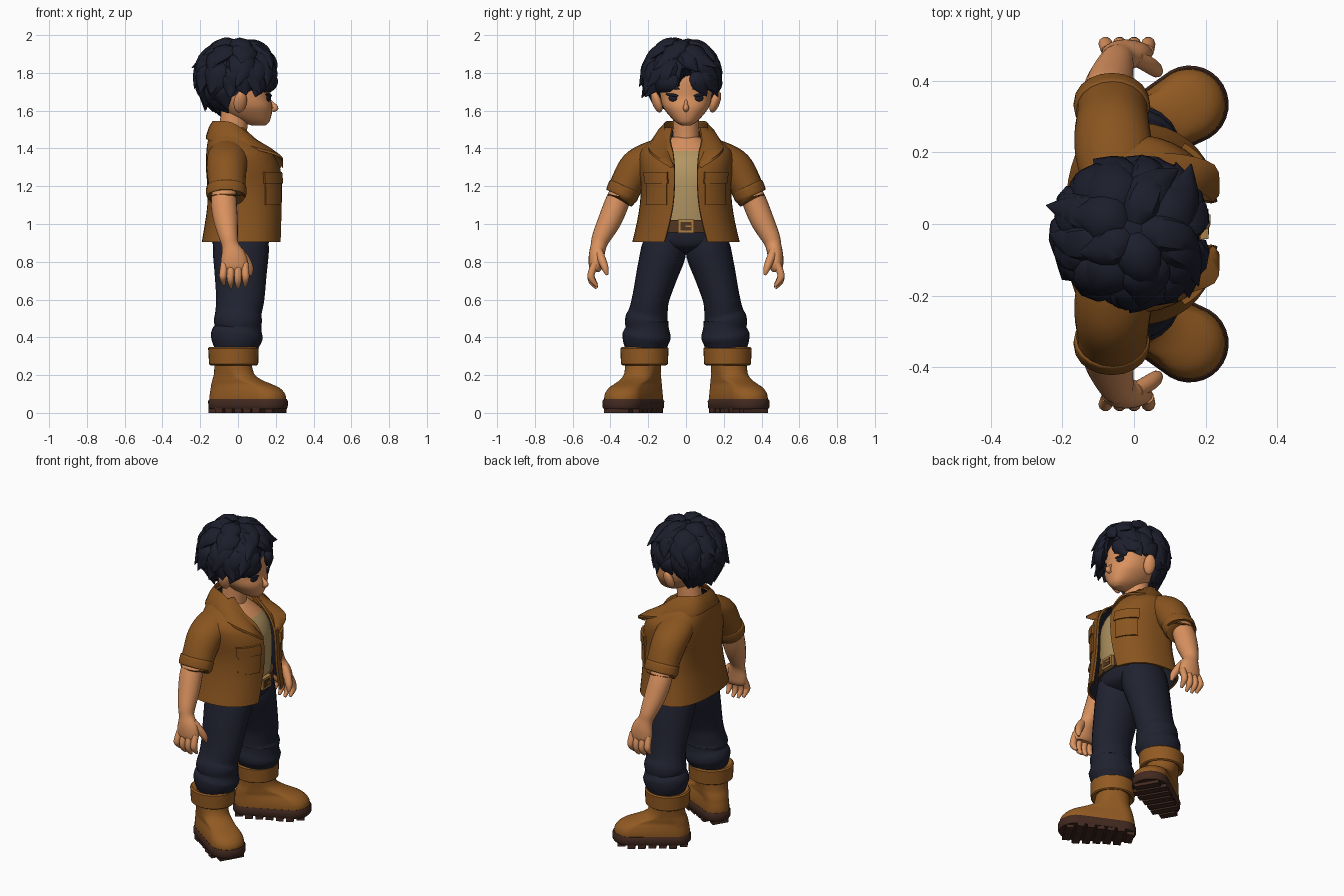
import bpy, bmesh, random
from math import sin, cos, pi, asin, radians, copysign
from mathutils import Vector, Matrix

random.seed(11)
if "Cube" in bpy.data.objects:
    bpy.data.objects.remove(bpy.data.objects["Cube"])
made = []


def material(name, rgb):
    m = bpy.data.materials.new(name)
    lin = [(c / 255 / 12.92 if c < 11 else ((c / 255 + .055) / 1.055) ** 2.4) for c in rgb] + [1]
    m.use_nodes = True
    m.diffuse_color = lin
    m.node_tree.nodes["Principled BSDF"].inputs["Base Color"].default_value = lin
    return m


SKIN = material("skin", (218, 146, 95))
HAIR = material("dark hair", (28, 30, 44))
JACKET = material("brown jacket", (137, 84, 31))
DENIM = material("navy cloth", (32, 34, 48))
SHIRT = material("tan shirt", (178, 149, 98))
BOOT = material("boot leather", (146, 90, 34))
SOLE = material("dark sole", (66, 41, 32))
BELT = material("belt leather", (84, 54, 32))
METAL = material("brass", (176, 130, 70))


def build(name, bm, mats):
    bmesh.ops.recalc_face_normals(bm, faces=bm.faces)
    me = bpy.data.meshes.new(name)
    bm.to_mesh(me)
    bm.free()
    for m in mats:
        me.materials.append(m)
    ob = bpy.data.objects.new(name, me)
    bpy.context.collection.objects.link(ob)
    made.append(ob)
    return ob


def skin(name, rings, mats, strip=False, rule=None):
    """Bridge closed rings; strip rings fold back on themselves at the caps."""
    bm = bmesh.new()
    vs = [[bm.verts.new(p) for p in r] for r in rings]
    n = len(vs[0])
    for a, b in zip(vs, vs[1:]):
        for i in range(n):
            j = (i + 1) % n
            f = bm.faces.new((a[i], a[j], b[j], b[i]))
            if rule:
                f.material_index = rule(i, f.calc_center_median())
    for r in (vs[0], vs[-1]):
        if strip:
            for i in range(n // 2 - 1):
                bm.faces.new((r[i], r[i + 1], r[n - 2 - i], r[n - 1 - i]))
        else:
            bm.faces.new(r)
    return build(name, bm, mats)


def spline(rows, n=4):
    out = []
    for i in range(len(rows) - 1):
        q = rows[max(i - 1, 0)], rows[i], rows[i + 1], rows[min(i + 2, len(rows) - 1)]
        for k in range(n):
            t = k / n
            out.append(tuple(.5 * (2 * b + (c - a) * t + (2 * a - 5 * b + 4 * c - d) * t * t
                                   + (3 * b - a - 3 * c + d) * t ** 3) for a, b, c, d in zip(*q)))
    return out + [rows[-1]]


def tube(name, mat, rows, s=1, side=(1, 0, 0), n=20, steps=4):
    """Tube along x, y, z rows with half widths a (along side) and b."""
    rows = spline(rows, steps)
    pts = [Vector((r[0], r[1] * s, r[2])) for r in rows]
    rings = []
    for i, (p, r) in enumerate(zip(pts, rows)):
        t = (pts[min(i + 1, len(pts) - 1)] - pts[max(i - 1, 0)]).normalized()
        u = Vector(side)
        u = (u - t * u.dot(t)).normalized()
        v = t.cross(u)
        rings.append([p + u * r[3] * cos(2 * pi * k / n) + v * r[4] * sin(2 * pi * k / n)
                      for k in range(n)])
    return skin(name, rings, [mat])


def oval(t, row, split, p=1.0, y=0, off=0):
    z, back, front, ry = row[:4]
    cx = back + (front - back) * split
    c, d = cos(t), sin(t)
    rx = (front - cx if c > 0 else cx - back) + off
    return Vector((cx + rx * copysign(abs(c) ** p, c), y + (ry + off) * copysign(abs(d) ** p, d), z))


def stack(name, mats, rows, split=.5, p=1.0, y=0, n=32, steps=4, rule=None):
    """Level ovals: z, back x, front x, half width."""
    rings = [[oval(2 * pi * k / n, r, split, p, y) for k in range(n)] for r in spline(rows, steps)]
    return skin(name, rings, mats, rule=rule)


def ball(name, mat, loc, size, turn=0, tilt=0):
    bm = bmesh.new()
    m = Matrix.Translation(loc) @ Matrix.Rotation(turn, 4, 'Z') @ Matrix.Rotation(tilt, 4, 'X')
    bmesh.ops.create_uvsphere(bm, u_segments=20, v_segments=12, radius=1,
                              matrix=m @ Matrix.Diagonal((*size, 1)))
    return build(name, bm, [mat])


def box(name, mat, loc, size, turn=0):
    bm = bmesh.new()
    m = Matrix.Translation(loc) @ Matrix.Rotation(turn, 4, 'Z') @ Matrix.Diagonal((*size, 1))
    bmesh.ops.create_cube(bm, size=1, matrix=m)
    return build(name, bm, [mat])


# Torso, neck, hips and belt
stack("shirt_and_chest", [SHIRT, SKIN],
      [(.94, -.13, .17, .19), (1.1, -.13, .185, .19), (1.25, -.14, .185, .19), (1.34, -.14, .155, .18),
       (1.40, -.13, .105, .14), (1.46, -.11, .04, .08)], p=.9, rule=lambda i, c: int(c.z > 1.39))
stack("neck", [SKIN], [(1.36, -.11, .06, .085), (1.45, -.105, .045, .07), (1.6, -.09, .06, .068)])
stack("hips", [DENIM], [(.85, -.07, .09, .05), (.875, -.12, .145, .15), (.91, -.138, .166, .213),
                        (.97, -.135, .175, .205)], p=.9)
stack("belt", [BELT], [(.955, -.14, .188, .21), (1.02, -.14, .192, .205)], p=.9, steps=1)
box("buckle", METAL, (.195, 0, .988), (.025, .085, .07))
box("buckle_inset", BELT, (.206, 0, .988), (.008, .058, .044))
box("buckle_pin", METAL, (.21, .012, .988), (.006, .03, .008))

# Head
stack("head", [SKIN],
      [(1.522, .07, .145, .025), (1.54, .02, .165, .055), (1.575, -.05, .177, .09), (1.62, -.09, .182, .122),
       (1.67, -.12, .172, .136), (1.72, -.14, .174, .14), (1.78, -.15, .172, .14), (1.85, -.13, .14, .12),
       (1.90, -.05, .06, .05)], split=.5, p=.88)
tube("nose", SKIN, [(.165, 0, 1.66, .006, .006), (.184, 0, 1.635, .01, .01), (.196, 0, 1.614, .018, .016),
                    (.18, 0, 1.6, .008, .01)], n=12)
for s, side in ((1, "left"), (-1, "right")):
    ball(side + "_ear", SKIN, (.012, s * .155, 1.647), (.036, .024, .06), s * -.35, s * -.35)
    ball(side + "_eye", HAIR, (.163, s * .07, 1.667), (.007, .025, .018), s * .42)
    ball(side + "_lash", HAIR, (.163, s * .074, 1.683), (.008, .038, .008), s * .42, s * .12)
    ball(side + "_brow", HAIR, (.167, s * .066, 1.722), (.007, .036, .008), s * .4, s * .22)

# Hair: cap plus rows of tousled locks flowing out from the crown
CROWN = Vector((-.006, -.022, 1.785))
PART = .12


def hair_point(az, phi, k):
    return CROWN + Vector((.19 * sin(phi) * cos(az), .178 * sin(phi) * sin(az), .175 * cos(phi))) * k


def hair_limit(az):
    az = (az + pi) % (2 * pi) - pi
    if abs(az - PART) < .24:
        return radians(82)
    return radians(115 + 43 * min(1, max(0, (abs(az) - 1.75) / .6)))


cap = [[hair_point(2 * pi * k / 48, max(.02, f / 10 * (hair_limit(2 * pi * k / 48) - .1)), 1)
        for k in range(48)] for f in range(11)]
skin("hair_cap", cap, [HAIR])
for layer, (phi, count) in enumerate(((8, 5), (26, 8), (46, 11), (66, 13), (84, 14), (104, 14), (124, 13))):
    for k in range(count):
        az = (2 * pi * (k + .5 * (layer % 2)) / count + random.uniform(-.15, .15) + pi) % (2 * pi) - pi
        start, stop = radians(phi + random.uniform(-5, 5)), hair_limit(az)
        if start > stop - .3:
            continue
        end = min(start + radians(random.uniform(42, 60)), stop + random.uniform(-.08, .08))
        swirl = random.uniform(-.32, .32)
        if abs(az) < .9:
            swirl = copysign(random.uniform(.2, .45), az - PART)
        lift = random.uniform(1.16, 1.4) if layer else 1.18
        if abs(az - pi / 2) < .6:
            lift = min(lift, 1.28)
        w = random.uniform(.05, .074)
        rows = []
        for f, k1, w1, b1 in ((0, .92, .6, .022), (.3, 1.0, 1, .036), (.65, 1.08, .8, .03), (1, lift, .03, .001)):
            rows.append((*hair_point(az + swirl * f * f, start + (end - start) * f, k1), w * w1, b1))
        tube("hair_lock", HAIR, rows, side=(-sin(az), cos(az), 0), n=8, steps=3)

# Jacket: z, back x, front x, half width, half opening
BODY = spline([(.905, -.192, .237, .285, .115), (1.0, -.176, .236, .262, .09), (1.1, -.163, .236, .245, .07),
               (1.2, -.163, .236, .24, .062), (1.3, -.17, .225, .25, .062), (1.38, -.168, .185, .245, .07),
               (1.44, -.16, .115, .19, .085), (1.51, -.14, .04, .115, .075)], 4)


def body_row(z):
    for a, b in zip(BODY, BODY[1:]):
        if z <= b[0]:
            f = (z - a[0]) / (b[0] - a[0])
            return tuple(p + (q - p) * f for p, q in zip(a, b))
    return BODY[-1]


def shell(name, zs, span, outer, inner, mats, n=40):
    """Thick sheet following the jacket surface."""
    rings = []
    for z in zs:
        row = body_row(z)
        t0, t1 = span or (asin((row[4] / row[3]) ** 1.25), 0)
        t1 = t1 if span else 2 * pi - t0
        ts = [t0 + (t1 - t0) * i / (n - 1) for i in range(n)]
        split = (-.03 - row[1]) / (row[2] - row[1])
        rings.append([oval(t, row, split, .8, 0, outer) for t in ts]
                     + [oval(t, row, split, .8, 0, inner) for t in reversed(ts)])
    return skin(name, rings, mats, True, lambda i, c: int(n <= i < 2 * n - 1) if len(mats) > 1 else 0)


def levels(a, b, n=5):
    return [a + (b - a) * i / n for i in range(n + 1)]


shell("jacket_body", [r[0] for r in BODY], None, 0, -.014, [JACKET, DENIM])
for s, side in ((1, "left"), (-1, "right")):
    shell(side + "_pocket", levels(1.10, 1.25), (s * .34, s * .95), .007, -.004, [JACKET], 10)
    shell(side + "_pocket_flap", levels(1.215, 1.275), (s * .31, s * .98), .014, -.004, [JACKET], 10)

    # Sleeves and arms
    tube(side + "_sleeve", JACKET, [(-.05, .10, 1.395, .09, .07), (-.055, .19, 1.352, .108, .084),
                                    (-.06, .256, 1.3, .106, .096), (-.06, .305, 1.225, .1, .09),
                                    (-.062, .337, 1.16, .1, .082)], s)
    tube(side + "_sleeve_cuff", JACKET, [(-.062, .322, 1.2, .1, .08), (-.062, .325, 1.193, .106, .088),
                                         (-.062, .343, 1.15, .105, .086), (-.062, .345, 1.146, .09, .07)], s)
    tube(side + "_arm", SKIN, [(-.07, .32, 1.22, .06, .055), (-.075, .362, 1.12, .068, .064),
                               (-.065, .403, 1.02, .064, .062), (-.05, .448, .93, .05, .05),
                               (-.04, .463, .885, .046, .042), (-.025, .474, .83, .066, .041),
                               (-.018, .478, .775, .071, .036), (-.018, .48, .75, .058, .024)], s)
    for x, drop in ((-.072, .018), (-.036, .004), (.0, 0), (.036, .012)):
        tube(side + "_finger", SKIN, [(x, .482, .79, .02, .02), (x * 1.1, .502, .735, .02, .02),
                                      (x * 1.1, .498, .695 + drop, .018, .018),
                                      (x * 1.05, .472, .66 + drop, .008, .008)], s, n=10)
    tube(side + "_thumb", SKIN, [(.005, .465, .86, .024, .024), (.04, .445, .81, .025, .023),
                                 (.062, .428, .765, .02, .019), (.068, .418, .73, .007, .007)], s, n=10)

    # Trouser legs, baggy above the boots
    tube(side + "_trouser_leg", DENIM, [(.015, .108, .93, .145, .108), (.015, .12, .85, .148, .12),
                                        (.014, .152, .74, .138, .11), (.012, .186, .61, .128, .098),
                                        (.002, .2, .53, .122, .104), (0, .208, .49, .128, .115),
                                        (0, .206, .455, .124, .114), (-.005, .208, .415, .137, .127),
                                        (-.008, .212, .38, .132, .123), (-.01, .214, .33, .11, .105)], s)

    # Boots, turned outwards
    turn = s * .53
    place = Matrix.Translation((-.03, s * .225, 0)) @ Matrix.Rotation(turn, 4, 'Z')

    def foot_ring(z, heel, hr, toe, tr):
        arc = [pi * k / 14 for k in range(15)]
        return [place @ Vector((toe + tr * sin(a), -tr * cos(a), z)) for a in arc] + \
               [place @ Vector((heel - hr * sin(a), hr * cos(a), z)) for a in arc]

    upper = [(.05, -.05, .077, .213, .1), (.095, -.05, .077, .211, .1), (.13, -.045, .076, .19, .09),
             (.152, -.04, .077, .15, .08), (.175, -.03, .08, .085, .082), (.21, -.015, .084, .035, .084),
             (.29, 0, .095, .004, .095)]
    skin(side + "_boot", [foot_ring(*r) for r in spline(upper, 3)], [BOOT])
    skin(side + "_sole", [foot_ring(z, -.05, .084 + e, .215, .108 + e)
                          for z, e in ((.02, -.006), (.03, 0), (.062, .001), (.074, -.006))], [SOLE])
    for i, wide in enumerate((.1, .164, .164, .174, .194, .208, .15)):
        box(side + "_sole_lug", SOLE, place @ Vector((-.095 + i * .06, 0, .016)), (.044, wide, .032), turn)
    stack(side + "_boot_cuff", [BOOT], [(.27, -.115, .07, .09), (.252, -.145, .1, .115), (.258, -.153, .107, .124),
                                        (.342, -.158, .11, .128), (.35, -.15, .102, .12), (.34, -.12, .08, .1)],
          y=s * .22, steps=1)

# Collar: fold line and leaf edge, mirrored across the back
half = [(-.135, 0, 1.545, -.17, 0, 1.465), (-.115, .075, 1.545, -.145, .125, 1.455),
        (-.03, .112, 1.537, -.03, .185, 1.435), (.06, .108, 1.475, .10, .198, 1.405),
        (.15, .085, 1.395, .225, .165, 1.365), (.222, .062, 1.305, .238, .08, 1.31)]
flip = [(a, -b, c, d, -e, f) for a, b, c, d, e, f in reversed(half[1:])]
rings = []
for a, b, c, d, e, f in spline(flip + half, 4):
    top, low = Vector((a, b, c)), Vector((d, e, f))
    mid = (top + low) / 2 + Vector((0, 0, .012))
    drop = Vector((0, 0, -.014))
    rings.append([top, mid, low, low + drop, mid + drop, top + drop])
skin("jacket_collar", rings, [JACKET])

# Soft shading with sharp edges kept
for ob in bpy.context.selected_objects:
    ob.select_set(False)
for ob in made:
    ob.select_set(True)
bpy.context.view_layer.objects.active = made[0]
bpy.ops.object.shade_smooth_by_angle(angle=radians(42))
